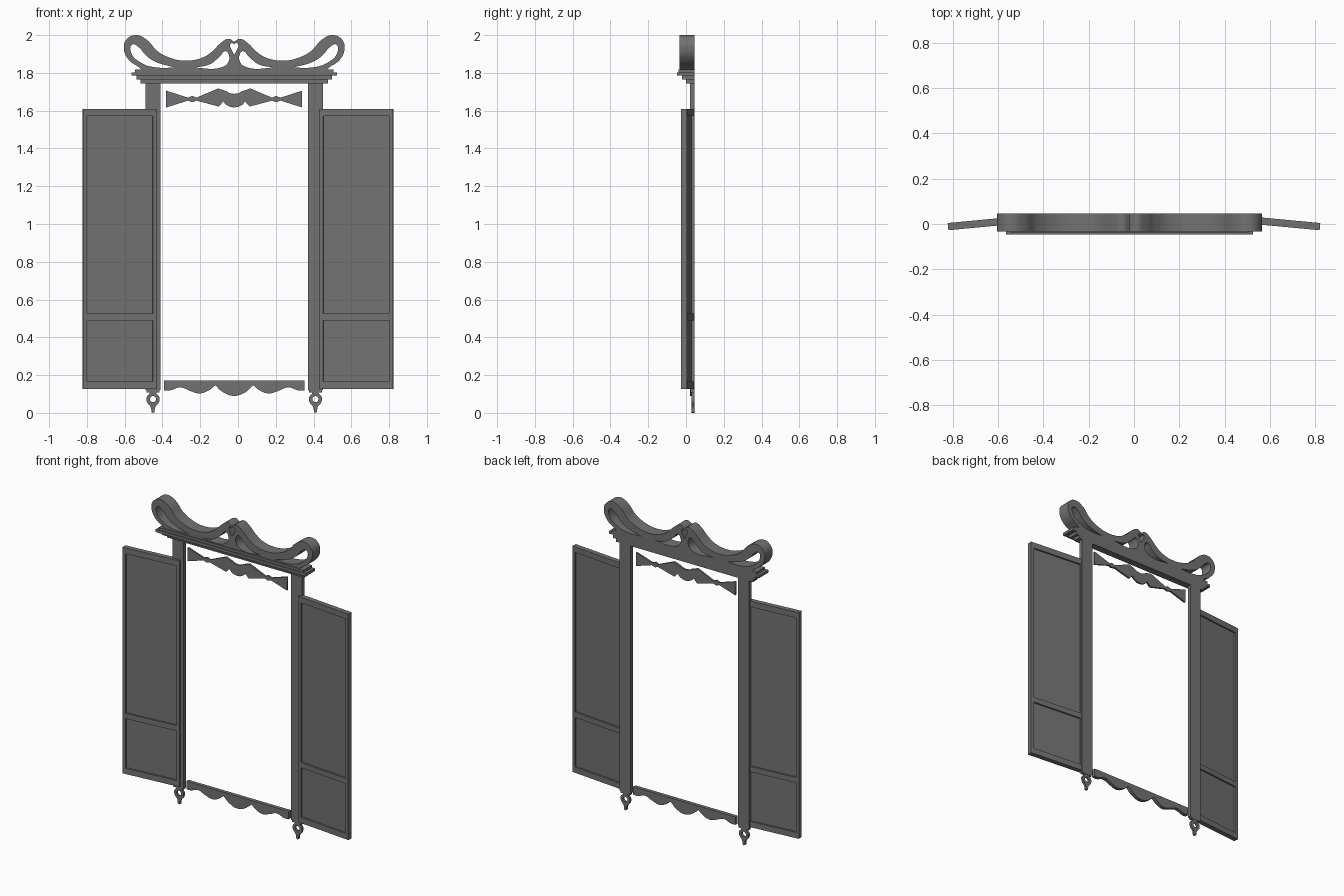
import bpy, bmesh, math
from mathutils import Matrix

cube = bpy.data.objects.get("Cube")
if cube:
    bpy.data.objects.remove(cube, do_unlink=True)

CX = -0.02      # centre line of the frame
BACK = 0.046    # rear plane shared by the frame parts

grey = bpy.data.materials.new("dark_grey")
grey.use_nodes = True
COLOUR = (0.17, 0.17, 0.17, 1)
grey.diffuse_color = COLOUR
grey.node_tree.nodes["Principled BSDF"].inputs["Base Color"].default_value = COLOUR


def finish(name, bm, smooth=False):
    bmesh.ops.recalc_face_normals(bm, faces=bm.faces)
    mesh = bpy.data.meshes.new(name)
    bm.to_mesh(mesh)
    bm.free()
    mesh.materials.clear()
    mesh.materials.append(grey)
    ob = bpy.data.objects.new(name, mesh)
    bpy.context.collection.objects.link(ob)
    if smooth:
        bpy.ops.object.select_all(action='DESELECT')
        ob.select_set(True)
        bpy.context.view_layer.objects.active = ob
        bpy.ops.object.shade_smooth_by_angle(angle=math.radians(35))
    return ob


def boxes(name, items, matrix=Matrix()):
    """Boxes given as (x0, x1, y0, y1, z0, z1), made into one object."""
    bm = bmesh.new()
    for x0, x1, y0, y1, z0, z1 in items:
        place = Matrix.Translation(((x0 + x1) / 2, (y0 + y1) / 2, (z0 + z1) / 2))
        size = Matrix.Diagonal((x1 - x0, y1 - y0, z1 - z0, 1))
        bmesh.ops.create_cube(bm, size=1, matrix=matrix @ place @ size)
    return finish(name, bm)


def flip(points):
    return [(-p[0],) + tuple(p[1:]) for p in reversed(points)]


def mirrored(half):
    """Close a half outline; points on the centre line are kept once."""
    return half + [p for p in flip(half) if p[0] != 0]


def fretwork(name, outlines, y0, y1, cx=CX, sharp=False):
    """Flat cut-out from outlines in x, z; a third item marks a corner."""
    curve = bpy.data.curves.new(name + "_curve", 'CURVE')
    curve.dimensions = '2D'
    curve.fill_mode = 'BOTH'
    curve.extrude = (y1 - y0) / 2
    for outline in outlines:
        spline = curve.splines.new('BEZIER')
        spline.bezier_points.add(len(outline) - 1)
        spline.use_cyclic_u = True
        spline.resolution_u = 1 if sharp else 6
        for point, p in zip(spline.bezier_points, outline):
            point.co = (p[0], p[1], 0)
            kind = 'VECTOR' if sharp or len(p) > 2 else 'AUTO'
            point.handle_left_type = point.handle_right_type = kind
    temp = bpy.data.objects.new(name + "_temp", curve)
    bpy.context.collection.objects.link(temp)
    bpy.context.view_layer.update()
    graph = bpy.context.evaluated_depsgraph_get()
    mesh = bpy.data.meshes.new_from_object(temp.evaluated_get(graph))
    bm = bmesh.new()
    bm.from_mesh(mesh)
    bpy.data.objects.remove(temp, do_unlink=True)
    bpy.data.curves.remove(curve)
    bpy.data.meshes.remove(mesh)
    bmesh.ops.remove_doubles(bm, verts=bm.verts, dist=0.0002)
    bm.transform(Matrix.Translation((cx, (y0 + y1) / 2, 0)) @ Matrix.Rotation(math.pi / 2, 4, 'X'))
    return finish(name, bm, not sharp)


def circle(z, r, n=12):
    return [(r * math.cos(math.tau * i / n), z + r * math.sin(math.tau * i / n)) for i in range(n)]


# Scrolled crest with pierced openings
C = True
crest = mirrored([
    (0, 1.965, C), (.03, 1.98), (.075, 1.955), (.115, 1.915), (.17, 1.88), (.26, 1.865),
    (.34, 1.88), (.41, 1.918), (.462, 1.975), (.523, 2.0), (.572, 1.975), (.584, 1.925),
    (.555, 1.865), (.505, 1.83), (.48, 1.805, C)])
end_hole = [(.54, 1.95), (.505, 1.935), (.47, 1.895), (.42, 1.86), (.31, 1.828, C),
            (.42, 1.83), (.49, 1.852), (.545, 1.905)]
mid_hole = [(.215, 1.828, C), (.13, 1.845), (.078, 1.885), (.045, 1.915), (.03, 1.9),
            (.03, 1.86), (.06, 1.832)]
heart = mirrored([(0, 1.95, C), (.013, 1.958), (.022, 1.945), (.015, 1.925), (0, 1.895, C)])
fretwork("crest", [crest, end_hole, flip(end_hole), mid_hole, flip(mid_hole), heart], -.034, BACK)

# Stepped cornice
boxes("cornice", [(CX - w, CX + w, y, BACK, z0, z1) for w, y, z0, z1 in (
    (.525, -.04, 1.803, 1.818), (.545, -.047, 1.785, 1.803),
    (.517, -.022, 1.765, 1.785), (.497, 0, 1.745, 1.765))])

# Upper valance: flared ends, small beads and an arched centre
upper = mirrored([
    (0, 1.689), (.022, 1.692), (.04, 1.702), (.085, 1.718), (.2, 1.669), (.222, 1.678),
    (.245, 1.669), (.36, 1.706), (.36, 1.617), (.245, 1.653), (.222, 1.645), (.2, 1.653),
    (.082, 1.622), (.058, 1.648), (.042, 1.63), (.022, 1.62), (0, 1.617)])
fretwork("upper_valance", [upper], .021, .033, sharp=True)

# Lower valance with a scalloped edge
lower = mirrored([
    (0, .09), (.06, .11), (.1, .146, C), (.14, .116), (.185, .103), (.235, .117),
    (.285, .135), (.34, .119), (.371, .119, C), (.371, .171, C)])
fretwork("lower_valance", [lower], .022, BACK)

# Posts with pierced drop pendants
pendant = mirrored([
    (0, 0, C), (.008, .004, C), (.012, .03), (.032, .058), (.033, .085), (.017, .107),
    (.022, .125, C)])
for side, name in ((1, "left"), (-1, "right")):
    x = CX + side * .43
    boxes(name + "_post", [(x - .04, x + .04, .021, BACK, .12, 1.745),
                           (x - .035, x + .035, .025, BACK, .108, .12)])
    fretwork(name + "_pendant", [pendant, circle(.073, .016)], .03, .044, cx=x)

# Shutters swung slightly forward: stiles, rails and a recessed panel
WIDTH, THICK, STILE = .391, .032, .021
for side, name in ((1, "left"), (-1, "right")):
    swing = (Matrix.Diagonal((side, 1, 1, 1)) @ Matrix.Translation((.433, .041, 0))
             @ Matrix.Rotation(-.094, 4, 'Z'))
    parts = [(x, x + STILE, -THICK, 0, .127, 1.61) for x in (0, WIDTH - STILE)]
    parts += [(STILE, WIDTH - STILE, -THICK, 0, z0, z1)
              for z0, z1 in ((.127, .165), (.49, .525), (1.572, 1.61))]
    parts.append((STILE, WIDTH - STILE, -.021, -.011, .165, 1.572))
    boxes(name + "_shutter", parts, swing)
